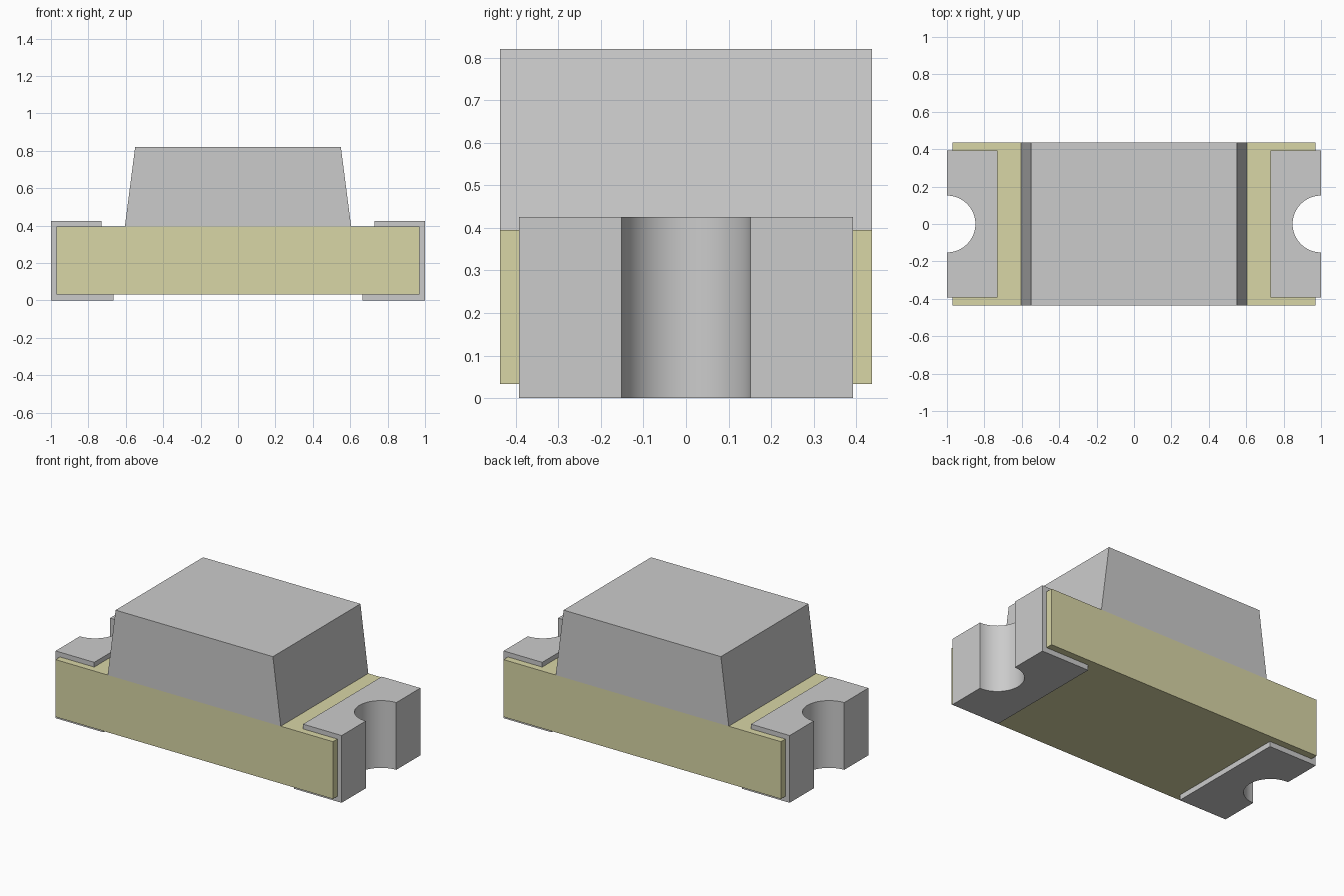
import bpy, bmesh, math
from mathutils import Vector

cube = bpy.data.objects.get("Cube")
if cube:
    bpy.data.objects.remove(cube, do_unlink=True)


def material(name, rgb):
    m = bpy.data.materials.new(name)
    m.use_nodes = True
    m.diffuse_color = (*rgb, 1)
    m.node_tree.nodes["Principled BSDF"].inputs["Base Color"].default_value = (*rgb, 1)
    return m


GREY = material("light grey", (0.60, 0.60, 0.60))
OLIVE = material("pale olive", (0.69, 0.67, 0.38))


def prism(name, points, offset, mat):
    """Extrude a closed 3D outline along an offset vector."""
    bm = bmesh.new()
    face = bm.faces.new([bm.verts.new(p) for p in points])
    new = bmesh.ops.extrude_face_region(bm, geom=[face])["geom"]
    bmesh.ops.translate(bm, vec=Vector(offset),
                        verts=[v for v in new if isinstance(v, bmesh.types.BMVert)])
    bmesh.ops.recalc_face_normals(bm, faces=bm.faces)
    mesh = bpy.data.meshes.new(name)
    bm.to_mesh(mesh)
    bm.free()
    mesh.materials.append(mat)
    ob = bpy.data.objects.new(name, mesh)
    bpy.context.collection.objects.link(ob)
    return ob


def side_prism(name, xz, half_width, mat):
    return prism(name, [(x, -half_width, z) for x, z in xz], (0, 2 * half_width, 0), mat)


def disc_prism(name, x, radius, z0, z1, mat, start=0, sweep=2 * math.pi, n=64):
    count = n if sweep > 6 else n + 1
    pts = [(x + radius * math.cos(start + sweep * i / n),
            radius * math.sin(start + sweep * i / n), z0) for i in range(count)]
    return prism(name, pts, (0, 0, z1 - z0), mat)


def boolean(target, tool, operation):
    """Apply a boolean, then discard the tool."""
    mod = target.modifiers.new("cut", "BOOLEAN")
    mod.operation, mod.object, mod.solver = operation, tool, "EXACT"
    bpy.context.view_layer.objects.active = target
    bpy.ops.object.modifier_apply(modifier=mod.name)
    bpy.data.objects.remove(tool, do_unlink=True)


def smooth(ob):
    bpy.ops.object.select_all(action="DESELECT")
    ob.select_set(True)
    bpy.context.view_layer.objects.active = ob
    bpy.ops.object.shade_smooth_by_angle(angle=math.radians(30))


Z_LOW, Z_BOARD, Z_PAD, Z_TOP = 0.033, 0.395, 0.425, 0.82
HALF_Y, NOTCH, PLATE = 0.437, 0.152, 0.03

# Circuit board, notched at both ends
board = side_prism("board", [(-0.97, Z_LOW), (0.97, Z_LOW), (0.97, Z_BOARD), (-0.97, Z_BOARD)],
                   HALF_Y, OLIVE)
for s in (-1, 1):
    boolean(board, disc_prism("cutter", s, NOTCH + PLATE, -0.1, 0.6, OLIVE), "DIFFERENCE")
smooth(board)

# Tapered lens block
side_prism("lens", [(-0.605, Z_BOARD), (0.605, Z_BOARD), (0.55, Z_TOP), (-0.55, Z_TOP)],
           HALF_Y, GREY)

# Wrap-around metal terminals with a plated half-round notch
for s, side in ((1, "left"), (-1, "right")):
    outline = [(1, 0), (1, Z_PAD), (0.73, Z_PAD), (0.73, Z_BOARD),
               (0.97, Z_BOARD), (0.97, Z_LOW), (0.665, Z_LOW), (0.665, 0)]
    terminal = side_prism(side + "_terminal", [(s * x, z) for x, z in outline], 0.393, GREY)
    sleeve = disc_prism("sleeve", s * 0.99, NOTCH + PLATE - 0.005, 0.01, Z_PAD - 0.01, GREY,
                        start=math.pi / 2 if s > 0 else -math.pi / 2, sweep=math.pi)
    boolean(terminal, sleeve, "UNION")
    boolean(terminal, disc_prism("cutter", s, NOTCH, -0.1, 0.6, GREY), "DIFFERENCE")
    smooth(terminal)
